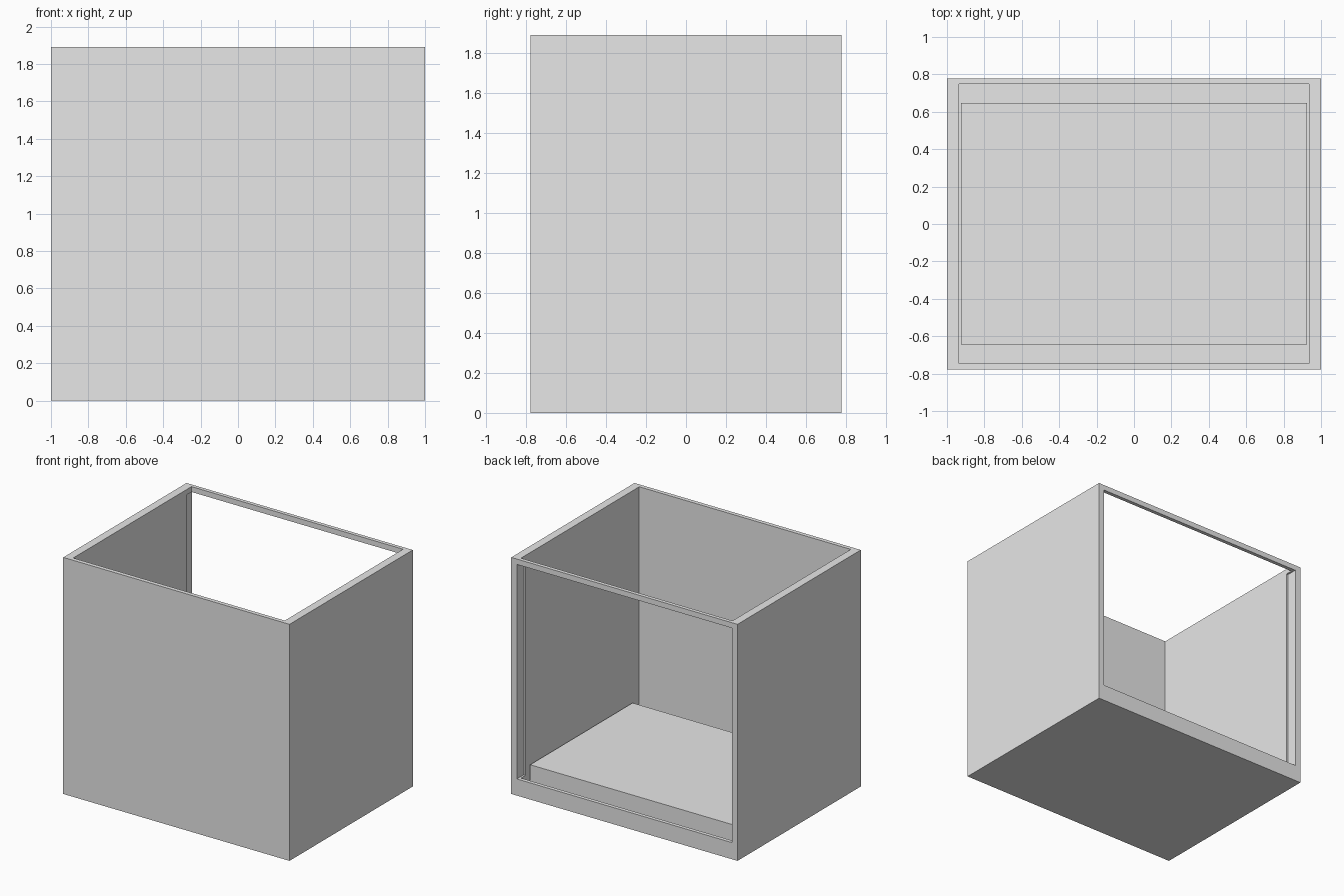
import bpy
import bmesh
from mathutils import Vector

cube = bpy.data.objects.get("Cube")
if cube:
    bpy.data.objects.remove(cube, do_unlink=True)

grey = bpy.data.materials.new("light_grey")
grey.use_nodes = True
grey.diffuse_color = (0.8, 0.8, 0.8, 1)
grey.node_tree.nodes["Principled BSDF"].inputs["Base Color"].default_value = (0.8, 0.8, 0.8, 1)


def box(name, low, high):
    """Box between two opposite corners."""
    low, high = Vector(low), Vector(high)
    bm = bmesh.new()
    bmesh.ops.create_cube(bm, size=1)
    bmesh.ops.scale(bm, vec=high - low, verts=bm.verts)
    bmesh.ops.translate(bm, vec=(low + high) / 2, verts=bm.verts)
    mesh = bpy.data.meshes.new(name)
    bm.to_mesh(mesh)
    bm.free()
    mesh.materials.append(grey)
    obj = bpy.data.objects.new(name, mesh)
    bpy.context.collection.objects.link(obj)
    return obj


def cut(target, cutter):
    """Subtract the cutter from the target and discard it."""
    mod = target.modifiers.new(cutter.name, "BOOLEAN")
    mod.operation = "DIFFERENCE"
    mod.solver = "EXACT"
    mod.object = cutter
    bpy.context.view_layer.objects.active = target
    bpy.ops.object.modifier_apply(modifier=mod.name)
    bpy.data.objects.remove(cutter, do_unlink=True)


half_depth, height = 0.778, 1.89

# Open-topped case
case = box("case", (-1, -half_depth, 0), (1, half_depth, height))
cut(case, box("cavity", (-0.935, -0.745, 0.03), (0.935, 0.748, height + 0.2)))

# Rear opening, slightly wider than the cavity so it leaves a rebate in the sides
cut(case, box("rear_opening", (-0.95, 0.69, 0.133), (0.95, 1, 1.847)))

# Raised floor with a narrow gap around it
box("raised_floor", (-0.924, -0.645, 0.03), (0.924, 0.648, 0.204))
